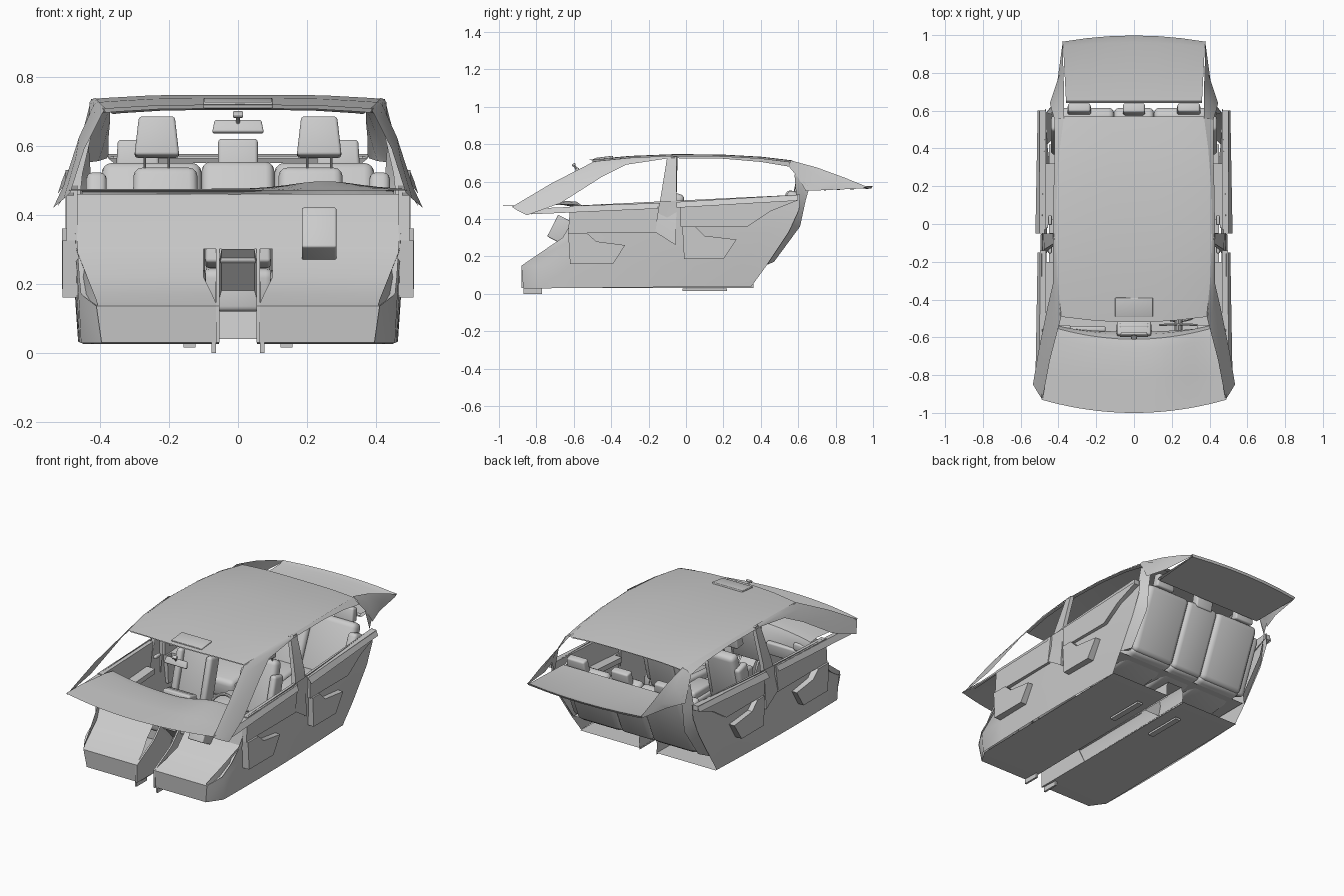
import bpy, bmesh, math
from mathutils import Matrix, Vector

if "Cube" in bpy.data.objects:
    bpy.data.objects.remove(bpy.data.objects["Cube"])


def finish(name, bm, mirror=False, angle=35):
    bmesh.ops.recalc_face_normals(bm, faces=bm.faces)
    me = bpy.data.meshes.new(name)
    bm.to_mesh(me)
    bm.free()
    ob = bpy.data.objects.new(name, me)
    bpy.context.collection.objects.link(ob)
    if mirror:
        ob.modifiers.new("mirror", 'MIRROR').use_clip = True
    bpy.ops.object.select_all(action='DESELECT')
    ob.select_set(True)
    bpy.context.view_layer.objects.active = ob
    bpy.ops.object.shade_smooth_by_angle(angle=math.radians(angle))
    return ob


def loft(name, rows, mirror=False, angle=35):
    """Surface through rows holding equal numbers of points."""
    bm = bmesh.new()
    g = [[bm.verts.new(p) for p in r] for r in rows]
    for a, b in zip(g, g[1:]):
        for i in range(len(a) - 1):
            bm.faces.new((a[i], a[i + 1], b[i + 1], b[i]))
    bmesh.ops.remove_doubles(bm, verts=bm.verts, dist=1e-4)
    return finish(name, bm, mirror, angle)


def box(name, c, size, rx=0, bevel=0, taper=1, mirror=False):
    """Rounded, optionally tapered and tilted block."""
    bm = bmesh.new()
    bmesh.ops.create_cube(bm, size=1)
    for v in bm.verts:
        t = taper if v.co.z > 0 else 1
        v.co = Vector((v.co.x * size[0] * t, v.co.y * size[1] * t, v.co.z * size[2]))
    if bevel:
        bmesh.ops.bevel(bm, geom=bm.edges[:], offset=bevel, segments=3, profile=0.5, affect='EDGES')
    m = Matrix.Translation(c) @ Matrix.Rotation(math.radians(rx), 4, 'X')
    bmesh.ops.transform(bm, matrix=m, verts=bm.verts)
    return finish(name, bm, mirror, 50)


def side_prism(name, pts, x0, x1):
    """Extrude a (y, z) outline sideways; mirrored."""
    bm = bmesh.new()
    f = bm.faces.new([bm.verts.new((x0, y, z)) for y, z in pts])
    r = bmesh.ops.extrude_face_region(bm, geom=[f])
    for v in r['geom']:
        if isinstance(v, bmesh.types.BMVert):
            v.co.x = x1
    return finish(name, bm, True)


def rod(name, a, b, r, mirror=False):
    a, b = Vector(a), Vector(b)
    bm = bmesh.new()
    d = b - a
    m = Matrix.Translation((a + b) / 2) @ d.to_track_quat('Z', 'Y').to_matrix().to_4x4()
    bmesh.ops.create_cone(bm, cap_ends=True, segments=10, radius1=r, radius2=r, depth=d.length, matrix=m)
    return finish(name, bm, mirror)


# Roof skin and headliner
fr = [-1, -.94, -.6, -.3, 0, .3, .6, .94, 1]
roof = [(-.49, .717, .39), (-.3, .737, .405), (-.05, .747, .415), (.2, .744, .41), (.4, .733, .395), (.57, .713, .37)]
for nm, dz, s in (("roof", 0, 1), ("headliner", -.01, .98)):
    loft(nm, [[(f * w * s, y * s - (.03 if y < -.4 else 0) * (1 - f * f), z + dz - .012 * abs(f) ** 4)
               for f in fr] for y, z, w in roof])
box("overhead_console", (0, -.44, .722), (.2, .1, .02), rx=7, bevel=.004)

# Windscreen pillars running into the roof rails
loft("front_pillar", [
    [(.485, -.93, .465), (.505, -.90, .445), (.535, -.85, .42)],
    [(.445, -.72, .59), (.47, -.70, .565), (.505, -.67, .485)],
    [(.385, -.49, .708), (.415, -.48, .68), (.46, -.45, .625)],
    [(.403, -.3, .727), (.418, -.3, .718), (.43, -.32, .69)],
    [(.412, -.08, .738), (.422, -.08, .735), (.43, -.09, .725)]], True)
loft("roof_rail", [
    [(.412, -.08, .738), (.43, -.08, .725)],
    [(.408, .2, .735), (.425, .2, .722)],
    [(.393, .4, .724), (.42, .4, .705)],
    [(.37, .57, .703), (.42, .55, .68)]], True)
# Centre pillars
loft("centre_pillar", [
    [(.40, -.10, .735), (.42, -.10, .735), (.425, -.05, .735), (.405, -.045, .735)],
    [(.45, -.135, .52), (.475, -.135, .52), (.48, -.05, .52), (.455, -.05, .52)],
    [(.47, -.165, .33), (.495, -.165, .33), (.495, -.055, .26), (.475, -.055, .26)]], True)
# Rear pillars, side trim and rear shelf
loft("rear_pillar", [
    [(.37, .56, .713), (.40, .555, .70), (.42, .55, .68)],
    [(.37, .7, .675), (.395, .67, .645), (.435, .60, .62)],
    [(.375, .85, .62), (.392, .80, .59), (.445, .64, .55)],
    [(.375, .965, .573), (.38, .945, .563), (.405, .76, .555)]], True)
loft("rear_side_trim", [
    [(.435, .58, .64), (.43, .66, .57)],
    [(.465, .59, .52), (.425, .64, .50)],
    [(.468, .56, .36), (.415, .61, .36)],
    [(.46, .42, .15), (.41, .47, .17)]], True)
loft("rear_shelf", [[(f * w, y + dy * (1 - f * f), z) for f in (-1, -.66, -.33, 0, .33, .66, 1)]
                    for y, dy, z, w in ((.64, 0, .562, .36), (.65, 0, .57, .36), (.94, .02, .566, .375),
                                        (.965, .033, .575, .38), (.96, .03, .562, .375), (.65, 0, .55, .36))], angle=20)

# Body sides: rows of (z front, z rear, y front, y rear, x front, x rear, front corner inset)
side = [(.028, .04, -.87, .35, .452, .45, .06), (.15, .15, -.88, .43, .458, .46, .05),
        (.30, .33, -.66, .55, .468, .47, 0), (.40, .45, -.60, .605, .475, .47, 0), (.47, .53, -.62, .61, .485, .465, 0)]
loft("body_side", [[(xf + (xr - xf) * t + .012 * math.sin(math.pi * t) - (c if t == 0 else 0),
                     yf + (yr - yf) * t, zf + (zr - zf) * t)
                    for t in (0, .07, .2, .35, .5, .65, .8, .9, 1)] for zf, zr, yf, yr, xf, xr, c in side], True)
# Door upper panels, pockets and window ledges
side_prism("front_door_panel", [(-.63, .325), (-.165, .325), (-.14, .485), (-.62, .47)], .465, .497)
side_prism("rear_door_panel", [(-.03, .36), (.33, .36), (.45, .44), (.6, .5), (.6, .53), (-.03, .492)], .465, .5)
side_prism("front_door_pocket", [(-.62, .16), (-.39, .16), (-.325, .26), (-.48, .28), (-.53, .325), (-.63, .325)], .455, .508)
side_prism("rear_door_pocket", [(-.01, .185), (.2, .185), (.27, .29), (.1, .31), (.05, .36), (-.02, .36)], .455, .51)
side_prism("front_armrest", [(-.5, .31), (-.2, .33), (-.2, .36), (-.5, .34)], .41, .47)
side_prism("rear_armrest", [(.02, .33), (.32, .35), (.32, .38), (.02, .36)], .41, .47)
for nm, y0, y1, z0, z1 in (("front_window_ledge", -.83, -.15, .455, .485), ("rear_window_ledge", -.05, .6, .49, .528)):
    loft(nm, [[(.475, y0, z0), (.475, y1, z1)], [(.50, y0, z0), (.498, y1, z1)],
              [(.522, y0, z0 - .03), (.51, y1, z1 - .03)]], True)
for y, z in ((-.13, .40), (.02, .42)):
    box("door_handle", (.445, y, z), (.02, .05, .018), bevel=.005, mirror=True)

# Floor, footwells and bulkhead
loft("footwell_floor", [[(xi, y, z), (xo, y, z)] for y, z, xi, xo in (
    (.36, .04, .055, .45), (-.78, .026, .055, .45), (-.87, .03, .055, .395), (-.88, .135, .06, .41),
    (-.80, .17, .075, .455), (-.72, .22, .10, .46), (-.64, .30, .10, .465))], True, 25)
loft("bulkhead", [[(0, y, z), (.25, y, z), (xo, y, z)] for y, z, xo in (
    (-.64, .30, .465), (-.62, .38, .468), (-.605, .46, .475))], True)
side_prism("tunnel_cheek", [(-.64, .3), (-.72, .22), (-.88, .135), (-.88, .03), (-.5, .03)], .054, .064)
loft("tunnel", [[(.056, y, .03), (.06, y, z * .75), (.048, y, z), (0, y, z)]
                for y, z in ((.36, .13), (-.3, .14), (-.55, .18), (-.66, .3))], True)
loft("rear_floor_step", [[(0, y, z), (.45, y, z)] for y, z in ((.15, .04), (.17, .15), (.42, .15))], True)
box("floor_rail", (.14, .1, .022), (.035, .24, .012), mirror=True)
box("front_bracket", (.07, -.82, .015), (.012, .1, .03), mirror=True)

# Dashboard: curved top with a raised instrument hood, lip and cabin face
xs = [-.49 + .98 * i / 20 for i in range(21)]
loft("dashboard", [[(x * k, y + b * (x / .49) ** 2, z + h * math.exp(-((x - .27) / .14) ** 2)) for x in xs]
                   for y, b, z, k, h in (
    (-1, .07, .47, 1, 0), (-.82, .03, .474, .985, .004), (-.66, .06, .475, .93, .022), (-.61, .07, .465, .92, .028),
    (-.585, .06, .43, .93, .01), (-.57, .03, .37, .94, 0), (-.62, .01, .31, .94, 0))])
box("centre_stack", (0, -.575, .36), (.19, .08, .22), rx=-14, bevel=.01, taper=.95)
box("display", (0, -.545, .43), (.15, .02, .075), rx=-14, bevel=.004)
box("side_vent", (.38, -.56, .41), (.09, .05, .045), bevel=.01, mirror=True)
box("glovebox", (-.26, -.56, .35), (.22, .03, .08), rx=-8, bevel=.01)
# Steering gear and pedals
box("column_housing", (.235, -.655, .335), (.10, .13, .13), rx=-27, bevel=.006)
rod("steering_column", (.235, -.62, .35), (.235, -.485, .40), .022)
bpy.ops.mesh.primitive_torus_add(location=(.235, -.48, .395), rotation=(math.radians(68), 0, 0),
                                 major_radius=.083, minor_radius=.009, major_segments=32, minor_segments=8)
bpy.context.object.name = "steering_wheel"
bpy.ops.object.shade_smooth_by_angle()
box("wheel_hub", (.235, -.485, .395), (.07, .025, .055), rx=-22, bevel=.01)
box("wheel_spokes", (.235, -.482, .396), (.16, .008, .018), rx=-22)
for s in (-1, 1):
    rod("column_stalk", (.235, -.53, .40), (.235 + s * .1, -.535, .425), .006)
for x in (.15, .22, .29):
    box("pedal", (x, -.69, .14), (.035, .012, .055), rx=30, bevel=.003)
    rod("pedal_arm", (x, -.69, .15), (x, -.63, .28), .005)
# Centre console and gear lever
box("centre_console", (0, -.27, .17), (.13, .56, .10), bevel=.015)
box("console_armrest", (0, -.1, .235), (.11, .2, .05), bevel=.015)
rod("gear_lever", (0, -.4, .21), (0, -.38, .29), .007)
box("gear_knob", (0, -.38, .295), (.03, .03, .04), bevel=.01)

# Front seats
box("front_cushion", (.23, -.27, .17), (.20, .33, .10), rx=5, bevel=.025, mirror=True)
box("front_backrest", (.21, -.085, .355), (.20, .075, .37), rx=-15, bevel=.025, taper=.92, mirror=True)
for x in (.115, .345):
    box("front_cushion_bolster", (x, -.27, .18), (.045, .30, .11), rx=5, bevel=.018, mirror=True)
for x in (.115, .31):
    box("front_back_bolster", (x, -.105, .34), (.04, .09, .26), rx=-15, bevel=.016, mirror=True)
box("front_headrest", (.235, -.085, .625), (.13, .065, .115), rx=-8, bevel=.009, taper=.8, mirror=True)
box("seat_base", (.23, -.25, .08), (.22, .26, .09), mirror=True)
for x in (.2, .27):
    rod("headrest_post", (x, -.05, .51), (x, -.075, .59), .004, True)

# Rear bench
box("rear_cushion", (.25, .28, .20), (.29, .36, .12), rx=6, bevel=.03, mirror=True)
box("rear_centre_cushion", (0, .28, .20), (.21, .35, .12), rx=6, bevel=.025)
box("rear_backrest", (.25, .51, .36), (.29, .08, .40), rx=-23, bevel=.03, mirror=True)
box("rear_centre_backrest", (0, .505, .36), (.21, .085, .40), rx=-23, bevel=.025)
box("rear_headrest", (.29, .61, .575), (.125, .05, .08), rx=-12, bevel=.01, taper=.93, mirror=True)
box("rear_centre_headrest", (0, .605, .565), (.115, .05, .105), rx=-12, bevel=.01)
box("rear_side_bolster", (.41, .47, .35), (.06, .09, .35), rx=-23, bevel=.02, mirror=True)

# Interior mirror
box("rear_view_mirror", (0, -.585, .655), (.15, .018, .04), rx=-25, bevel=.006, taper=.9)
rod("mirror_stem", (0, -.585, .665), (0, -.60, .69), .006)
box("mirror_mount", (0, -.60, .69), (.03, .012, .02), rx=-55, bevel=.003)
